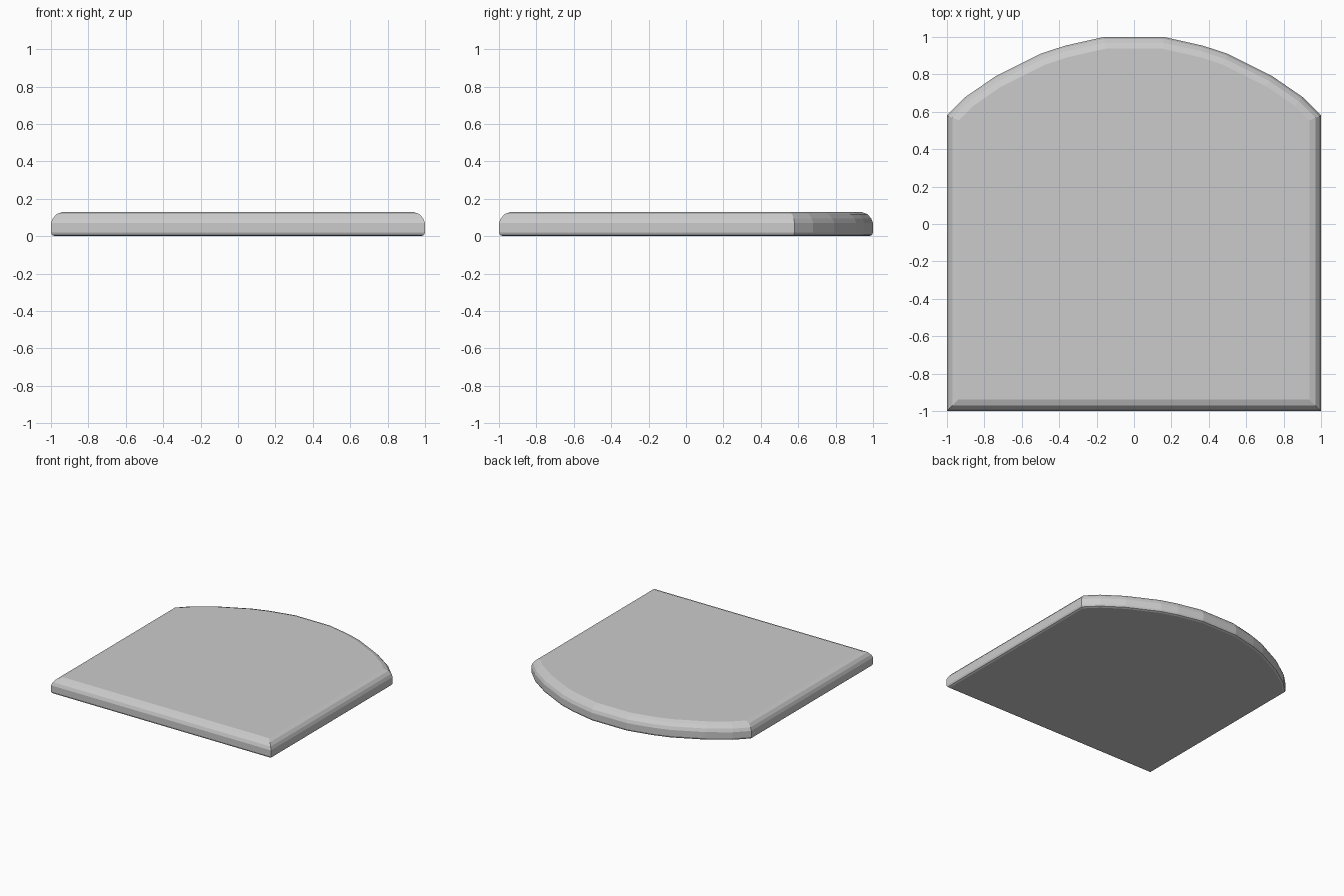
import bpy, bmesh
from mathutils import Vector

if "Cube" in bpy.data.objects:
    bpy.data.objects.remove(bpy.data.objects["Cube"])

# Outline: straight sides and front, faceted arc at the back (right half mirrored)
half = [(1, -1), (1, 0.58), (0.9, 0.68), (0.74, 0.79), (0.5, 0.91), (0.37, 0.953), (0.16, 1)]
outline = [Vector(p) for p in half] + [Vector((-x, y)) for x, y in reversed(half)]

# Rounded edge profile: (inset, height)
profile = [(0.02, 0), (0.006, 0.006), (0, 0.02), (0, 0.07), (0.01, 0.095), (0.03, 0.118), (0.063, 0.13)]


def inset(points, d):
    """Mitred inward offset of a counter-clockwise outline."""
    result = []
    for i, p in enumerate(points):
        a = (p - points[i - 1]).normalized()
        b = (points[(i + 1) % len(points)] - p).normalized()
        na, nb = Vector((-a.y, a.x)), Vector((-b.y, b.x))
        result.append(p + (na + nb) * d / (1 + na.dot(nb)))
    return result


# Slab: stacked rings closed with flat top and bottom
bm = bmesh.new()
rings = [[bm.verts.new((p.x, p.y, z)) for p in inset(outline, d)] for d, z in profile]
n = len(outline)
for low, high in zip(rings, rings[1:]):
    for i in range(n):
        j = (i + 1) % n
        bm.faces.new((low[i], low[j], high[j], high[i]))
bm.faces.new(rings[-1])
bm.faces.new(rings[0][::-1])
bmesh.ops.recalc_face_normals(bm, faces=bm.faces)

mesh = bpy.data.meshes.new("arched_slab")
bm.to_mesh(mesh)
bm.free()
slab = bpy.data.objects.new("arched_slab", mesh)
bpy.context.collection.objects.link(slab)
